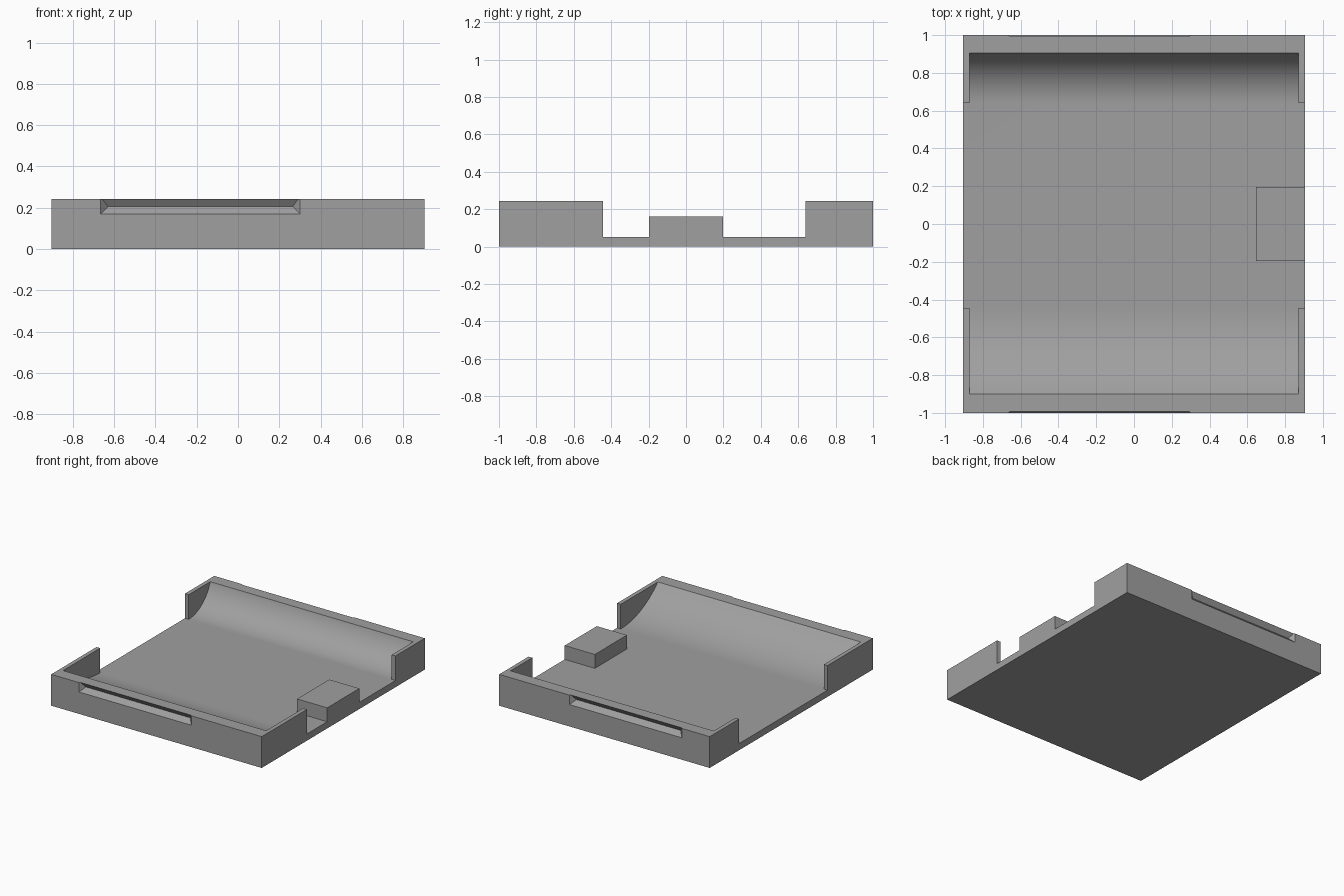
import bpy, bmesh, math

if "Cube" in bpy.data.objects:
    bpy.data.objects.remove(bpy.data.objects["Cube"])

W, H, FLOOR = 0.904, 0.243, 0.052     # half width, height, floor level
GAP = (-0.445, 0.64)                  # side walls are open between these y values
RIM = 0.90                            # inner edge of the end walls
INNER = 0.872                         # inner face of the side walls

grey = bpy.data.materials.new("mid_grey")
grey.diffuse_color = (0.35, 0.35, 0.35, 1)
grey.use_nodes = True
grey.node_tree.nodes["Principled BSDF"].inputs["Base Color"].default_value = grey.diffuse_color


def make(name, bm):
    bmesh.ops.recalc_face_normals(bm, faces=bm.faces)
    me = bpy.data.meshes.new(name)
    bm.to_mesh(me)
    bm.free()
    ob = bpy.data.objects.new(name, me)
    ob.data.materials.append(grey)
    bpy.context.collection.objects.link(ob)
    return ob


def box(name, x0, x1, y0, y1, z0, z1):
    bm = bmesh.new()
    for v in bmesh.ops.create_cube(bm, size=1)["verts"]:
        v.co = (x0 if v.co.x < 0 else x1, y0 if v.co.y < 0 else y1, z0 if v.co.z < 0 else z1)
    return make(name, bm)


def extrude_x(name, profile, x0, x1):
    bm = bmesh.new()
    face = bm.faces.new([bm.verts.new((x0, y, z)) for y, z in profile])
    out = bmesh.ops.extrude_face_region(bm, geom=[face])["geom"]
    bmesh.ops.translate(bm, vec=(x1 - x0, 0, 0),
                        verts=[g for g in out if isinstance(g, bmesh.types.BMVert)])
    return make(name, bm)


def arc(start, end, n=24):
    """Circular sweep, tangent to the floor at start and reaching the rim height at end."""
    w, h = abs(end - start), H - FLOOR
    r = (w * w + h * h) / (2 * h)
    sweep = math.acos(1 - h / r)
    s = 1 if end > start else -1
    pts = [(start + s * r * math.sin(sweep * i / n),
            FLOOR + r * (1 - math.cos(sweep * i / n))) for i in range(n + 1)]
    return pts + [(end, H + 0.1)]


def groove(name, side):
    """V-shaped finger groove with sloped ends, cut into an end wall."""
    bm = bmesh.new()
    pts = [(x, side * 1.02, z) for x in (-0.685, 0.32) for z in (0.15, 0.282)]
    pts += [(x, side * 0.965, 0.205) for x in (-0.63, 0.265)]
    bmesh.ops.convex_hull(bm, input=[bm.verts.new(p) for p in pts])
    return make(name, bm)


def boolean(target, other, op):
    mod = target.modifiers.new(op, "BOOLEAN")
    mod.operation, mod.object, mod.solver = op, other, "EXACT"
    bpy.context.view_layer.objects.active = target
    bpy.ops.object.modifier_apply(modifier=mod.name)
    bpy.data.objects.remove(other)


# Tray body
tray = box("tray", -W, W, -1, 1, 0, H)

# Openings in both side walls, then the inner pocket with curved ends
boolean(tray, box("side_opening", -1.1, 1.1, *GAP, FLOOR, 0.4), "DIFFERENCE")
pocket = arc(GAP[0], -RIM)[::-1] + arc(GAP[1], RIM + 0.005)
boolean(tray, extrude_x("pocket", pocket, -INNER, INNER), "DIFFERENCE")

# Finger grooves front and back
for side in (-1, 1):
    boolean(tray, groove("finger_groove", side), "DIFFERENCE")

# Raised block at the right edge
boolean(tray, box("edge_block", 0.645, W, -0.197, 0.197, 0.02, 0.16), "UNION")

# Smooth the curved sweeps, keep the edges crisp
bpy.ops.object.select_all(action="DESELECT")
tray.select_set(True)
bpy.context.view_layer.objects.active = tray
bpy.ops.object.shade_smooth_by_angle(angle=math.radians(20))
